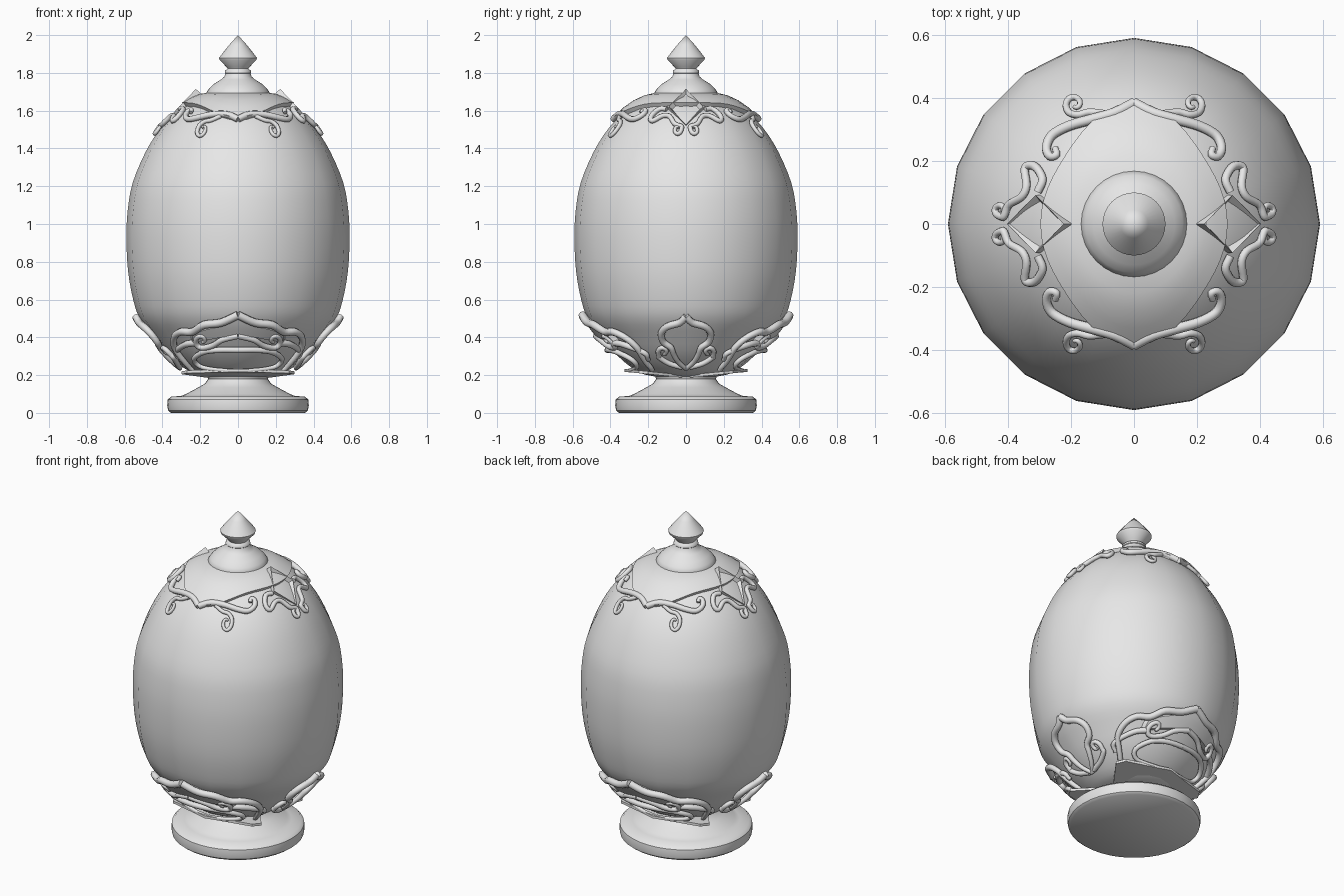
import bpy, bmesh, math
from mathutils import Vector, Matrix

if "Cube" in bpy.data.objects:
    bpy.data.objects.remove(bpy.data.objects["Cube"], do_unlink=True)

grey = bpy.data.materials.new("plain grey")
grey.use_nodes = True
grey.diffuse_color = (0.8, 0.8, 0.8, 1)
grey.node_tree.nodes["Principled BSDF"].inputs["Base Color"].default_value = (0.8, 0.8, 0.8, 1)


def finish(name, bm, angle=40):
    bmesh.ops.recalc_face_normals(bm, faces=bm.faces)
    mesh = bpy.data.meshes.new(name)
    bm.to_mesh(mesh)
    bm.free()
    mesh.materials.append(grey)
    obj = bpy.data.objects.new(name, mesh)
    bpy.context.collection.objects.link(obj)
    bpy.ops.object.select_all(action="DESELECT")
    obj.select_set(True)
    bpy.context.view_layer.objects.active = obj
    bpy.ops.object.shade_smooth_by_angle(angle=math.radians(angle))
    return obj


def spline(points, steps=5):
    """Smooth path through the points."""
    p = [Vector(q) for q in points]
    p = [2 * p[0] - p[1]] + p + [2 * p[-1] - p[-2]]
    out = []
    for a, b, c, d in zip(p, p[1:], p[2:], p[3:]):
        for i in range(steps):
            t = i / steps
            out.append(b + (c - a) * t / 2 + (2 * a - 5 * b + 4 * c - d) * t * t / 2
                       + (3 * b - a - 3 * c + d) * t ** 3 / 2)
    return out + [p[-2]]


def lathe(name, profile, sides, angle=40):
    bm = bmesh.new()
    verts = [bm.verts.new((r, 0, z)) for r, z in profile]
    edges = [bm.edges.new(e) for e in zip(verts, verts[1:])]
    bmesh.ops.spin(bm, geom=verts + edges, cent=(0, 0, 0), axis=(0, 0, 1),
                   angle=math.tau, steps=sides)
    bmesh.ops.remove_doubles(bm, verts=bm.verts, dist=0.0005)
    return finish(name, bm, angle)


# Turned parts: foot, egg body, lid dome, finial
lathe("foot", [(0, 0), (.355, 0), (.37, .012), (.375, .04), (.372, .07), (.355, .086),
               (.3, .09), (.275, .1), (.21, .135), (.175, .155), (.158, .18), (.17, .21), (0, .21)], 40)
egg = spline([(.15, .19), (.25, .215), (.36, .3), (.445, .4), (.52, .5), (.555, .6), (.582, .75), (.591, .93),
              (.583, 1.08), (.557, 1.22), (.49, 1.38), (.415, 1.5), (.33, 1.59), (.24, 1.65), (.12, 1.69)], 3)
body = lathe("egg_body", egg, 20, 60)
body.rotation_euler.z = 0
lathe("lid_dome", [(.165, 1.66), (.168, 1.695), (.155, 1.715), (.13, 1.74), (.09, 1.765), (.072, 1.78),
                   (.066, 1.8), (0, 1.8)], 32)
lathe("finial", [(.05, 1.78), (.07, 1.8), (.068, 1.812), (.055, 1.822), (.06, 1.83), (.097, 1.868), (.1, 1.88),
                 (.085, 1.9), (.045, 1.95), (0, 2)], 32, 50)


def radius(z):
    for a, b in zip(egg, egg[1:]):
        if a.y <= z <= b.y:
            return a.x + (b.x - a.x) * (z - a.y) / (b.y - a.y)
    return egg[0].x if z < egg[0].y else egg[-1].x


def on_egg(direction, z, lift):
    """Point lifted off the egg at a compass direction and height."""
    slope = (radius(z + .01) - radius(z - .01)) / .02
    n = Vector((1, -slope)).normalized() * lift
    r = radius(z) + n.x
    return Vector((r * math.cos(direction), r * math.sin(direction), z + n.y))


def wall(p, turn, lift):
    """Flat drawing (across, height) wrapped on the lower egg."""
    r = radius(p.y) + .01
    return on_egg(turn + math.asin(max(-1, min(1, p.x / r))), p.y, lift)


def roof(p, turn, lift):
    """Plan drawing (x, y) dropped on the upper egg."""
    top = [q for q in egg if q.y > .95]
    z = min(top, key=lambda q: abs(q.x - p.length)).y
    for a, b in zip(top, top[1:]):
        if b.x <= p.length <= a.x:
            z = a.y + (b.y - a.y) * (a.x - p.length) / (a.x - b.x)
    return on_egg(math.atan2(p.y, p.x) + turn, z, lift)


def scroll(x, y, size, start, turns):
    """Spiral that curls inward."""
    return [(x + size * (1 - .75 * i / 8) * math.cos(start + turns * math.tau * i / 8),
             y + size * (1 - .75 * i / 8) * math.sin(start + turns * math.tau * i / 8)) for i in range(9)]


def moulding(name, drawing, place, turn, width=.018, lift=.012):
    """Raised strap, tapered to its end, with a mirrored twin."""
    bm = bmesh.new()
    flat = spline(drawing, 4)
    for side in (1, -1):
        path = [place(Vector((p.x * side, p.y)), turn, lift) for p in flat]
        rings = []
        for i, p in enumerate(path):
            along = (path[min(i + 1, len(path) - 1)] - path[max(i - 1, 0)]).normalized()
            out = Vector((p.x, p.y, p.z - .95)).normalized()
            across = along.cross(out).normalized()
            out = across.cross(along)
            w = width * (1 - .45 * (i / len(path)) ** 2)
            rings.append([bm.verts.new(p + (across * math.cos(k * math.tau / 8)
                          + out * math.sin(k * math.tau / 8)) * w) for k in range(8)])
        for a, b in zip(rings, rings[1:]):
            for k in range(8):
                bm.faces.new((a[k], a[k - 1], b[k - 1], b[k]))
        bm.faces.new(rings[0])
        bm.faces.new(rings[-1])
    finish(name, bm, 60)


def grid(name, rows):
    bm = bmesh.new()
    vs = [[bm.verts.new(p) for p in row] for row in rows]
    for a, b in zip(vs, vs[1:]):
        for i in range(len(a) - 1):
            bm.faces.new((a[i], a[i + 1], b[i + 1], b[i]))
    bmesh.ops.remove_doubles(bm, verts=bm.verts, dist=.0005)
    return finish(name, bm)


# Lid collar: conical skirt drawn out to a point at front and back
def collar_edge(a):
    return .285 + .085 * abs(math.sin(a)) ** 6


angles = [i * math.tau / 48 for i in range(49)]
collar = [[Vector((.16 * math.cos(a), .16 * math.sin(a), 1.695)) for a in angles]]
for t in (.25, .5, .75, 1):
    collar.append([roof(Vector((math.cos(a), math.sin(a))) * (.16 + (collar_edge(a) - .16) * t), 0, .022)
                   for a in angles])
collar.append([roof(Vector((math.cos(a), math.sin(a))) * collar_edge(a), 0, -.02) for a in angles])
grid("lid_collar", collar)

for turn, side in ((0, "back"), (math.pi, "front")):
    # Upper border around the collar
    moulding(side + "_collar_border", [(0, .375), (.06, .345), (.13, .325), (.2, .305), (.255, .275), (.272, .235),
                                       (.26, .21), (.24, .215), (.245, .235)], roof, turn)
    moulding(side + "_collar_scroll", [(.09, .345), (.14, .35)] + scroll(.185, .375, .035, -1.9, 1.1),
             roof, turn, .012, .008)
    for x, end in ((1, "left"), (-1, "right")):
        if x > 0:
            moulding(side + "_gem_scrolls", [(.3, .1), (.285, .14), (.31, .18), (.34, .175), (.335, .12), (.35, .085),
                                             (.39, .06), (.405, .025)] + scroll(.415, .045, .022, -1.6, .9),
                     roof, turn, .014, .01)

# Diamond frames on the shoulders
for x, side in ((1, "left"), (-1, "right")):
    bm = bmesh.new()
    bmesh.ops.create_cone(bm, cap_ends=True, segments=4, radius1=.13, radius2=.13, depth=.035)
    bmesh.ops.scale(bm, vec=(1, .7, 1), verts=bm.verts)
    face = max(bm.faces, key=lambda f: f.calc_center_median().z)
    bmesh.ops.inset_region(bm, faces=[face], thickness=.02, depth=0)
    bmesh.ops.translate(bm, vec=(0, 0, -.02), verts=face.verts)
    up, n = Vector((-.69 * x, 0, .73)), Vector((.73 * x, 0, .69))
    m = Matrix((up, n.cross(up), n)).transposed().to_4x4()
    m.translation = (.3 * x, 0, 1.608)
    bm.transform(m)
    finish(side + "_diamond_frame", bm, 20)

# Lower broad petals, front and back
for turn, side in ((math.pi / 2, "back"), (-math.pi / 2, "front")):
    petal = []
    for j in range(7):
        row = []
        for i in range(25):
            u = -.26 + .52 * i / 24
            s = abs(u) / .26
            low, high = .41 - .04 * s, .53 - .045 * min(1, s * 2) - .065 * s ** 3
            lift = -.01 if j in (0, 6) or i in (0, 24) else .022
            row.append(wall(Vector((u, low + (high - low) * j / 6)), turn, lift))
        petal.append(row)
    grid(side + "_petal", petal)
    moulding(side + "_petal_border", [(0, .525), (.09, .487), (.18, .475), (.24, .44), (.3, .44), (.335, .41),
                                      (.33, .35), (.27, .27), (.24, .24)], wall, turn, .022, .018)
    moulding(side + "_petal_scroll", [(0, .42), (.08, .4), (.13, .37)] + scroll(.19, .395, .04, -1.9, 1),
             wall, turn, .016, .02)
    moulding(side + "_oval_frame", [(0, .345), (.1, .345), (.18, .335), (.23, .3), (.2, .262), (.12, .245), (0, .24)],
             wall, turn, .016, .02)
    moulding(side + "_lower_scroll", [(.22, .38), (.28, .37), (.33, .33), (.3, .29)], wall, turn, .018, .015)

    # Tilted base plate
    y = 1 if turn > 0 else -1
    bm = bmesh.new()
    outline = [(-.17, .02), (.17, .02), (.3, .2), (.27, .25), (.12, .29), (0, .325), (-.12, .29), (-.27, .25), (-.3, .2)]
    f = bm.faces.new([bm.verts.new((u, v * y, .2 + .1 * v)) for u, v in outline])
    ext = bmesh.ops.extrude_face_region(bm, geom=[f])["geom"]
    bmesh.ops.translate(bm, vec=(0, 0, -.015), verts=[g for g in ext if isinstance(g, bmesh.types.BMVert)])
    finish(side + "_base_plate", bm)

# Lower ogee frames, left and right
for turn, side in ((0, "left"), (math.pi, "right")):
    moulding(side + "_ogee_frame", [(0, .515), (.035, .485), (.1, .465), (.13, .43), (.12, .385), (.08, .355),
                                    (.065, .32), (.04, .28), (0, .245)], wall, turn, .02, .015)
    moulding(side + "_ogee_scroll", [(.02, .25), (.09, .27), (.14, .3)] + scroll(.12, .33, .03, -.6, .9),
             wall, turn, .015, .012)
